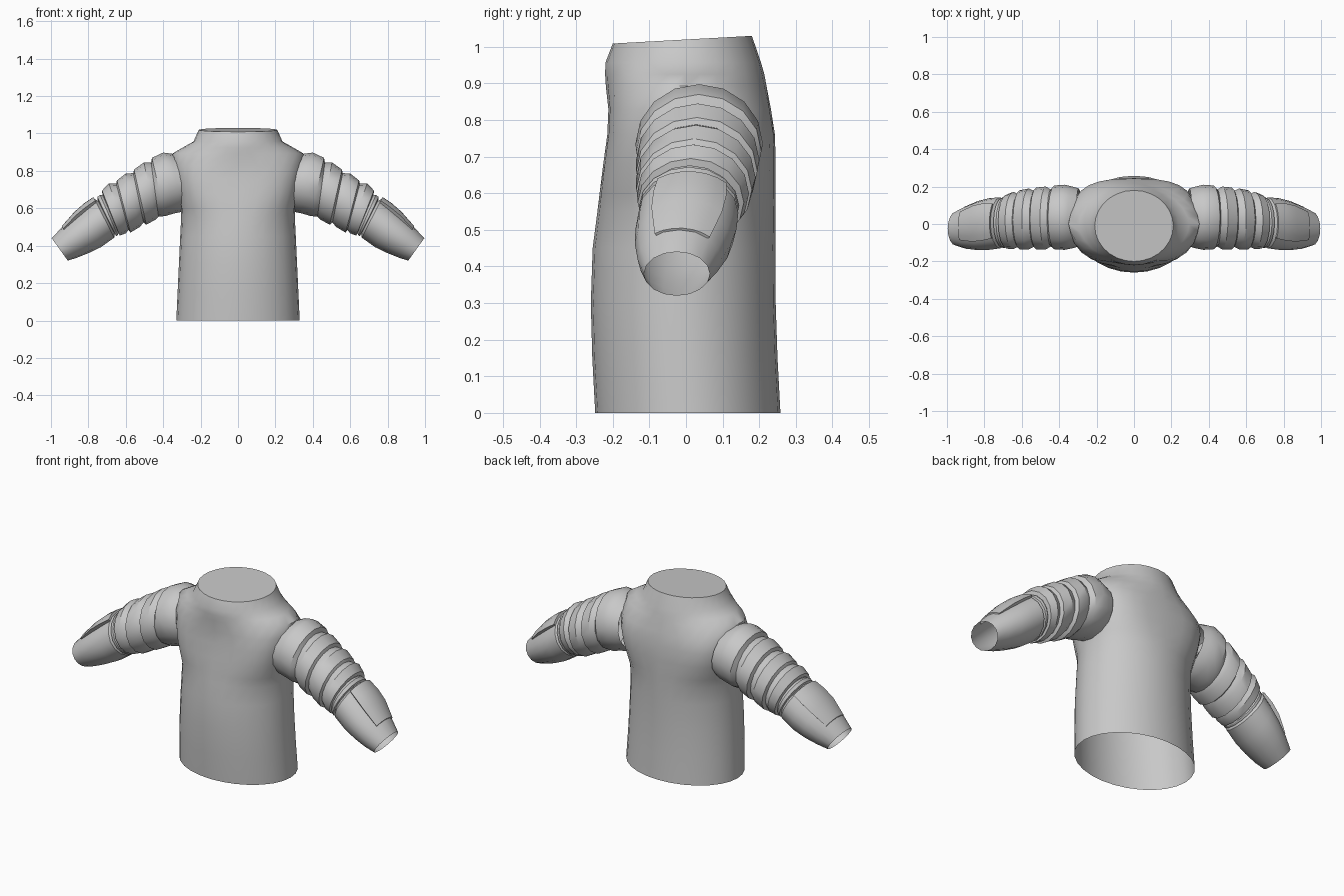
import bpy, bmesh, math

grey = bpy.data.materials.new("fabric_grey")
grey.diffuse_color = (0.58, 0.58, 0.58, 1)


def loft(name, rings, closed=True, cap_start=False, cap_end=False, angle=35, mirror=False):
    """Skin a list of equal-length point rings into one object."""
    bm = bmesh.new()
    vs = [[bm.verts.new(p) for p in r] for r in rings]
    n = len(vs[0])
    for a, b in zip(vs, vs[1:]):
        for i in range(n if closed else n - 1):
            j = (i + 1) % n
            bm.faces.new((a[i], a[j], b[j], b[i]))
    if cap_start:
        bm.faces.new(vs[0])
    if cap_end:
        bm.faces.new(vs[-1])
    bmesh.ops.recalc_face_normals(bm, faces=bm.faces)
    me = bpy.data.meshes.new(name)
    bm.to_mesh(me)
    bm.free()
    ob = bpy.data.objects.new(name, me)
    bpy.context.collection.objects.link(ob)
    me.materials.append(grey)
    bpy.ops.object.select_all(action='DESELECT')
    bpy.context.view_layer.objects.active = ob
    ob.select_set(True)
    bpy.ops.object.shade_smooth_by_angle(angle=math.radians(angle))
    if mirror:
        m = ob.modifiers.new("mirror", 'MIRROR')
        m.use_mirror_merge = False
    return ob


# Torso: height, half width, front, back, squareness of the cross-section
torso = [
    (0.00, 0.330, -0.248, 0.258, 2.0), (0.15, 0.323, -0.256, 0.250, 2.0),
    (0.30, 0.316, -0.260, 0.245, 2.0), (0.45, 0.309, -0.255, 0.244, 2.0),
    (0.55, 0.304, -0.242, 0.245, 2.1), (0.60, 0.306, -0.236, 0.245, 2.4),
    (0.68, 0.320, -0.226, 0.245, 2.8), (0.76, 0.334, -0.215, 0.243, 2.9),
    (0.83, 0.346, -0.212, 0.232, 2.5), (0.893, 0.350, -0.219, 0.220, 1.8),
    (0.925, 0.295, -0.221, 0.214, 1.8), (0.957, 0.238, -0.220, 0.205, 2.0),
    (1.02, 0.210, -0.200, 0.180, 2.0),
]


def torso_ring(z, w, front, back, n, count=28):
    yc, hy = (front + back) / 2, (back - front) / 2
    pts = []
    for i in range(count):
        a = 2 * math.pi * i / count
        c, s = math.cos(a), math.sin(a)
        x = w * math.copysign(abs(c) ** (2 / n), c)
        y = yc + hy * math.copysign(abs(s) ** (2 / n), s)
        tilt = 0.055 * y if z > 1 else 0    # neck slopes down to the front
        pts.append((x, y, z + tilt))
    return pts


loft("torso", [torso_ring(*t) for t in torso], cap_end=True, angle=50)


# Sleeve sections: top x, top z, bottom x, bottom z, front y, back y
def arm_point(r, a, scale=1.0):
    tx, tz, bx, bz, f, b = r
    c, s = math.cos(a) * scale, math.sin(a) * scale
    return ((tx + bx) / 2 + c * (tx - bx) / 2,
            (f + b) / 2 + s * (b - f) / 2,
            (tz + bz) / 2 + c * (tz - bz) / 2)


def arm_ring(r, count=16):
    return [arm_point(r, 2 * math.pi * i / count) for i in range(count)]


# Padded sleeve: four bulging segments with notches between
sleeve = [
    (0.310, 0.870, 0.280, 0.600, -0.120, 0.190),
    (0.355, 0.892, 0.305, 0.580, -0.130, 0.200),
    (0.400, 0.898, 0.340, 0.573, -0.138, 0.210),
    (0.460, 0.870, 0.390, 0.558, -0.136, 0.206),
    (0.465, 0.845, 0.425, 0.556, -0.120, 0.185),
    (0.503, 0.845, 0.440, 0.540, -0.136, 0.200),
    (0.556, 0.807, 0.490, 0.512, -0.136, 0.195),
    (0.560, 0.788, 0.505, 0.524, -0.120, 0.175),
    (0.600, 0.786, 0.525, 0.500, -0.136, 0.190),
    (0.647, 0.749, 0.575, 0.470, -0.136, 0.180),
    (0.652, 0.733, 0.585, 0.484, -0.120, 0.160),
    (0.690, 0.733, 0.600, 0.466, -0.134, 0.172),
    (0.727, 0.695, 0.633, 0.454, -0.132, 0.158),
    (0.725, 0.675, 0.640, 0.472, -0.115, 0.135),
]
loft("padded_sleeve", [arm_ring(r) for r in sleeve], angle=32, mirror=True)

# Narrow band between sleeve and cuff
band = [
    (0.720, 0.670, 0.635, 0.475, -0.112, 0.132),
    (0.738, 0.672, 0.643, 0.456, -0.128, 0.145),
    (0.752, 0.660, 0.652, 0.450, -0.128, 0.143),
    (0.750, 0.645, 0.658, 0.462, -0.115, 0.130),
]
loft("cuff_band", [arm_ring(r) for r in band], angle=32, mirror=True)

# Tapered cuff, open at the hand
cuff = [
    (0.748, 0.640, 0.658, 0.465, -0.112, 0.128),
    (0.768, 0.650, 0.662, 0.443, -0.130, 0.143),
    (0.815, 0.612, 0.733, 0.392, -0.138, 0.138),
    (0.868, 0.565, 0.800, 0.360, -0.140, 0.123),
    (0.940, 0.500, 0.860, 0.336, -0.132, 0.095),
    (0.996, 0.440, 0.910, 0.320, -0.115, 0.065),
]
loft("cuff", [arm_ring(r) for r in cuff], angle=32, mirror=True)

# Raised plate on the outer side of the cuff
a0, a1, steps = math.radians(-34), math.radians(44), 6
angles = [a0 + (a1 - a0) * i / steps for i in range(steps + 1)]
plate = []
for r, s in zip(cuff[1:5], (1.10, 1.15, 1.17, 1.06)):
    plate.append([arm_point(r, a0, 0.93)] + [arm_point(r, a, s) for a in angles]
                 + [arm_point(r, a1, 0.93)])
loft("cuff_plate", plate, cap_start=True, cap_end=True, angle=32, mirror=True)
